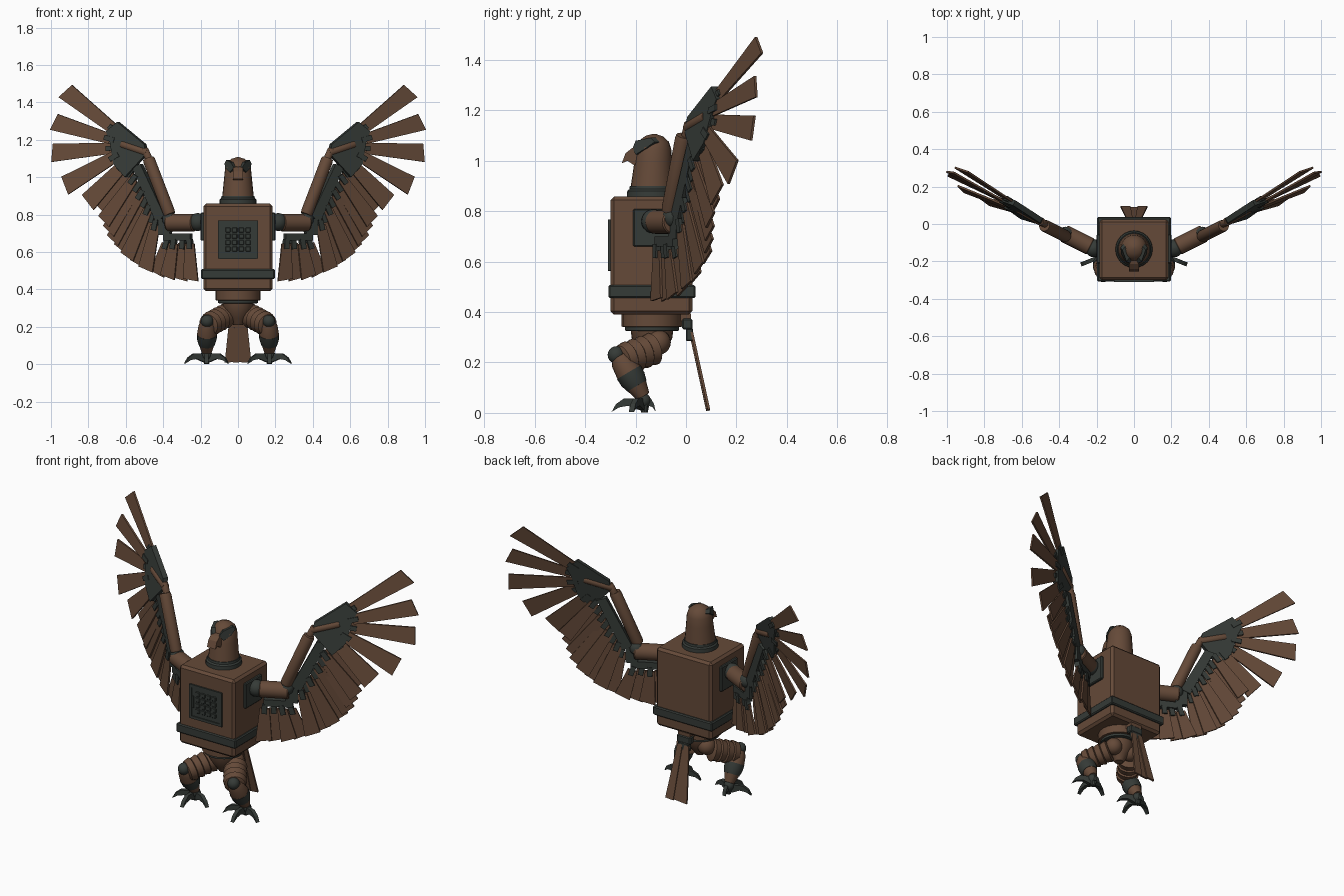
import bpy, bmesh, math
from mathutils import Vector, Matrix

cube = bpy.data.objects.get("Cube")
if cube:
    bpy.data.objects.remove(cube)


def material(name, rgb):
    m = bpy.data.materials.new(name)
    m.use_nodes = True
    m.diffuse_color = (*rgb, 1)
    m.node_tree.nodes["Principled BSDF"].inputs["Base Color"].default_value = (*rgb, 1)
    return m


BROWN = material("copper_brown", (0.13, 0.068, 0.04))
DARK = material("dark_iron", (0.036, 0.043, 0.038))
V = Vector


def finish(name, bm, mat, smooth=False, pair=False):
    bmesh.ops.recalc_face_normals(bm, faces=bm.faces)
    sides = ("left_", "right_") if pair else ("",)
    for side in sides:
        if side == "right_":
            bmesh.ops.scale(bm, vec=(-1, 1, 1), verts=bm.verts)
            bmesh.ops.reverse_faces(bm, faces=bm.faces)
        me = bpy.data.meshes.new(side + name)
        bm.to_mesh(me)
        me.materials.append(mat)
        ob = bpy.data.objects.new(side + name, me)
        bpy.context.collection.objects.link(ob)
        if smooth:
            bpy.ops.object.select_all(action="DESELECT")
            ob.select_set(True)
            bpy.context.view_layer.objects.active = ob
            bpy.ops.object.shade_smooth_by_angle(angle=math.radians(35))
    bm.free()


def box(name, lo, hi, mat, bevel=0, pair=False):
    lo, hi = V(lo), V(hi)
    bm = bmesh.new()
    bmesh.ops.create_cube(bm, size=1)
    bmesh.ops.scale(bm, vec=hi - lo, verts=bm.verts)
    bmesh.ops.translate(bm, vec=(lo + hi) / 2, verts=bm.verts)
    if bevel:
        bmesh.ops.bevel(bm, geom=bm.edges[:], offset=bevel, segments=1, affect="EDGES")
    finish(name, bm, mat, pair=pair)


def plate(name, pts, vec, mat, pair=False):
    """Outline extruded by a vector."""
    bm = bmesh.new()
    a = [bm.verts.new(V(p)) for p in pts]
    b = [bm.verts.new(V(p) + V(vec)) for p in pts]
    bm.faces.new(a)
    bm.faces.new(b[::-1])
    for i in range(len(a)):
        j = (i + 1) % len(a)
        bm.faces.new((a[i], b[i], b[j], a[j]))
    finish(name, bm, mat, pair=pair)


def turned(name, a, b, prof, mat, seg=20, pair=False):
    """Profile of (fraction, radius) turned round the axis a-b."""
    a, b = V(a), V(b)
    q = (b - a).to_track_quat("Z", "Y")
    bm = bmesh.new()
    rings = []
    for t, r in prof:
        ring = []
        for k in range(seg):
            w = math.tau * k / seg
            ring.append(bm.verts.new(a.lerp(b, t) + q @ V((r * math.cos(w), r * math.sin(w), 0))))
        rings.append(ring)
    for u, v in zip(rings, rings[1:]):
        for k in range(seg):
            n = (k + 1) % seg
            bm.faces.new((u[k], u[n], v[n], v[k]))
    bm.faces.new(rings[0])
    bm.faces.new(rings[-1])
    finish(name, bm, mat, True, pair)


def rod(name, a, b, r, mat, pair=False):
    turned(name, a, b, [(0, r * .9), (.04, r), (.96, r), (1, r * .9)], mat, pair=pair)


def ball(name, c, r, mat, pair=False):
    prof = [((1 - math.cos(math.pi * i / 10)) / 2, max(r * math.sin(math.pi * i / 10), .0005)) for i in range(11)]
    turned(name, V(c) - V((0, 0, r)), V(c) + V((0, 0, r)), prof, mat, pair=pair)


# Torso, belt and chest keypad
CY = -.135
box("torso", (-.185, -.30, .39), (.185, .025, .858), BROWN, .014)
box("belt", (-.197, -.308, .455), (.197, .037, .508), DARK, .006)
box("chest_panel", (-.107, -.303, .564), (.107, -.28, .767), DARK)
for s in (-1, 1):
    box("panel_side_frame", (s * .1 - .008, -.309, .564), (s * .1 + .008, -.3, .767), DARK)
    box("panel_end_frame", (-.1, -.309, .6655 + s * .094 - .008), (.1, -.3, .6655 + s * .094 + .008), DARK)
for i in range(4):
    for j in range(4):
        x, z = (i - 1.5) * .036, .667 + (j - 1.5) * .034
        box("keypad_button", (x - .014, -.309, z - .013), (x + .014, -.3, z + .013), DARK, .003)
box("panel_handle", (-.09, -.31, .63), (-.08, -.3, .70), DARK)
box("shoulder_plate", (.18, -.21, .66), (.2, -.055, .81), DARK, .005, True)

# Waist and pelvis
rod("waist", (0, CY, .34), (0, CY, .395), .12, BROWN)
rod("waist_ring", (0, CY, .325), (0, CY, .36), .107, DARK)
turned("pelvis", (0, CY, .21), (0, CY, .33), [(0, .025), (.3, .05), (.7, .08), (1, .085)], BROWN)

# Neck and head
turned("neck_ring", (0, CY, .85), (0, CY, .90), [(0, .1), (.6, .098), (.75, .09), (1, .088)], DARK, 24)
turned("head", (0, CY, .89), (0, CY + .01, 1.107),
       [(0, .085), (.5, .074), (.74, .069), (.87, .058), (.96, .034), (1, .006)], BROWN, 24)
beak = [(-.18, 1.06), (-.215, 1.05), (-.24, 1.03), (-.255, .99), (-.232, 1.0), (-.21, .985), (-.18, .98)]
plate("beak", [(-.028, y, z) for y, z in beak], (.056, 0, 0), BROWN)
plate("eye_brow", [(.022, -.212, 1.05), (.04, -.2, 1.08), (.062, -.14, 1.092), (.072, -.125, 1.075),
                   (.069, -.16, 1.05), (.045, -.2, 1.025)], (-.015, .02, 0), DARK, True)

# Wings: laid out in x and z on a swept-back plane
NORMAL = V((-.5, 1, 0)).normalized()


def wing(x, z, tilt=0, off=0):
    return V((x, .263 + .5 * (x - 1) + tilt * (z - 1.13), z)) + NORMAL * off


def wing_plate(name, pts, thick, mat, tilt=0, off=0):
    plate(name, [wing(x, z, tilt, off - thick / 2) for x, z in pts], NORMAL * thick, mat, True)


def feather(base, tip, width, tilt, off):
    b, t = V(base), V(tip)
    d = (t - b).normalized()
    p = V((-d.y, d.x))
    wb, wt = width * .3, width / 2
    wing_plate("feather", [b - p * wb, b + p * wb, t + p * wt - d * .008, t - p * wt + d * .008],
               .01, BROWN, tilt, off)
    s = b + d * .03
    wing_plate("feather_socket", [b - d * .025 - p * .013, b - d * .025 + p * .013, s + p * .013, s - p * .013],
               .026, DARK, tilt, off)


TILT = .18
ball("shoulder_joint", wing(.215, .76), .048, DARK, True)
rod("upper_arm", wing(.23, .757), wing(.375, .757), .047, BROWN, True)
ball("elbow", wing(.365, .775), .04, DARK, True)
rod("forearm", wing(.36, .80, 0, -.01), wing(.475, 1.10, 0, -.01), .033, BROWN, True)
rod("wrist", wing(.46, 1.06), wing(.50, 1.15), .02, BROWN, True)
rod("hand_strut", wing(.485, 1.13, TILT), wing(.62, 1.175, TILT), .022, BROWN, True)
wing_plate("hand_plate", [(.64, 1.295), (.495, 1.175), (.49, 1.12), (.6, 1.0), (.66, 1.07),
                          (.68, 1.19), (.70, 1.245)], .03, DARK, TILT)
wing_plate("forearm_strip", [(.515, 1.07), (.56, 1.055), (.435, .765), (.385, .79)], .035, DARK)
wing_plate("elbow_bracket", [(.35, .78), (.42, .78), (.42, .69), (.36, .69)], .03, DARK)
wing_plate("shoulder_strip", [(.25, .70), (.395, .70), (.395, .66), (.25, .66)], .03, DARK)

primaries = [((.665, 1.255), (.925, 1.46), .095), ((.68, 1.205), (.98, 1.295), .092),
             ((.675, 1.155), (.995, 1.13), .097), ((.655, 1.11), (.922, .955), .10),
             ((.62, 1.06), (.805, .865), .10)]
for i, (b, t, w) in enumerate(primaries):
    feather(b, t, w, TILT, .006 * (-1) ** i)
COUNT, ON_ARM = 12, 8
for i in range(COUNT):
    a = math.radians(7 + 83 * i / (COUNT - 1))
    tip = (.25 + .48 * math.cos(a), .87 - .42 * math.sin(a))
    if i < ON_ARM:
        base = V((.575, 1.03)).lerp(V((.44, .745)), i / (ON_ARM - 1))
    else:
        base = V((.385, .645)).lerp(V((.255, .645)), (i - ON_ARM) / (COUNT - 1 - ON_ARM))
    feather(base, tip, .08, .05 if i < 3 else 0, .006 * (-1) ** i)

# Legs
hip, knee, ankle = V((.06, -.11, .28)), V((.165, -.265, .225)), V((.168, -.17, .065))
ball("hip_joint", hip, .05, BROWN, True)
for i in range(4):
    a, b = hip.lerp(knee, .12 + i * .2), hip.lerp(knee, .36 + i * .2)
    sag = V((0, 0, -.018))
    turned("thigh_band", a + sag, b + sag, [(0, .052), (.15, .066), (.85, .058), (1, .046)], BROWN, 16, True)
ball("knee_joint", knee + V((0, -.012, .005)), .034, DARK, True)
turned("shin_top", knee, knee.lerp(ankle, .42), [(0, .034), (.3, .046), (1, .053)], BROWN, 16, True)
turned("shin_sleeve", knee.lerp(ankle, .4), knee.lerp(ankle, .74), [(0, .054), (.5, .053), (1, .044)], DARK, 16, True)
turned("shin_end", knee.lerp(ankle, .74), ankle, [(0, .042), (1, .028)], BROWN, 16, True)

# Feet and talons
ball("ankle_joint", ankle + V((0, 0, -.015)), .03, DARK, True)
talon = [(0, .03), (.03, .058), (.075, .058), (.108, .035), (.125, .004), (.095, .022), (.06, .028), (.02, .012)]
for deg, size in ((-158, 1), (-90, 1), (-22, 1), (90, .4)):
    d = V((math.cos(math.radians(deg)), math.sin(math.radians(deg)), 0))
    side = V((-d.y, d.x, 0)) * .022
    root = V((ankle.x, ankle.y, 0)) - side / 2
    plate("talon", [root + d * u * size + V((0, 0, v)) for u, v in talon], side, DARK, True)
turned("heel_spur", (.168, -.165, .002), (.168, -.165, .05), [(0, .014), (1, .024)], DARK, 10, True)

# Tail
box("tail_mount", (-.04, -.03, .365), (.04, .02, .395), BROWN)
box("tail_hinge", (-.045, -.015, .33), (.045, .025, .375), DARK, .006)
box("tail_clip", (-.035, 0, .285), (.035, .028, .335), DARK, .004)
for s in (-1, 0, 1):
    x, y = s * .022, .006 * abs(s)
    plate("tail_feather", [(x - .016, .012 + y, .32), (x + .016, .012 + y, .32),
                           (s * .045 + .026, .08 + y, .012), (s * .045 - .026, .08 + y, .008)],
          (0, .01, .002), BROWN)
